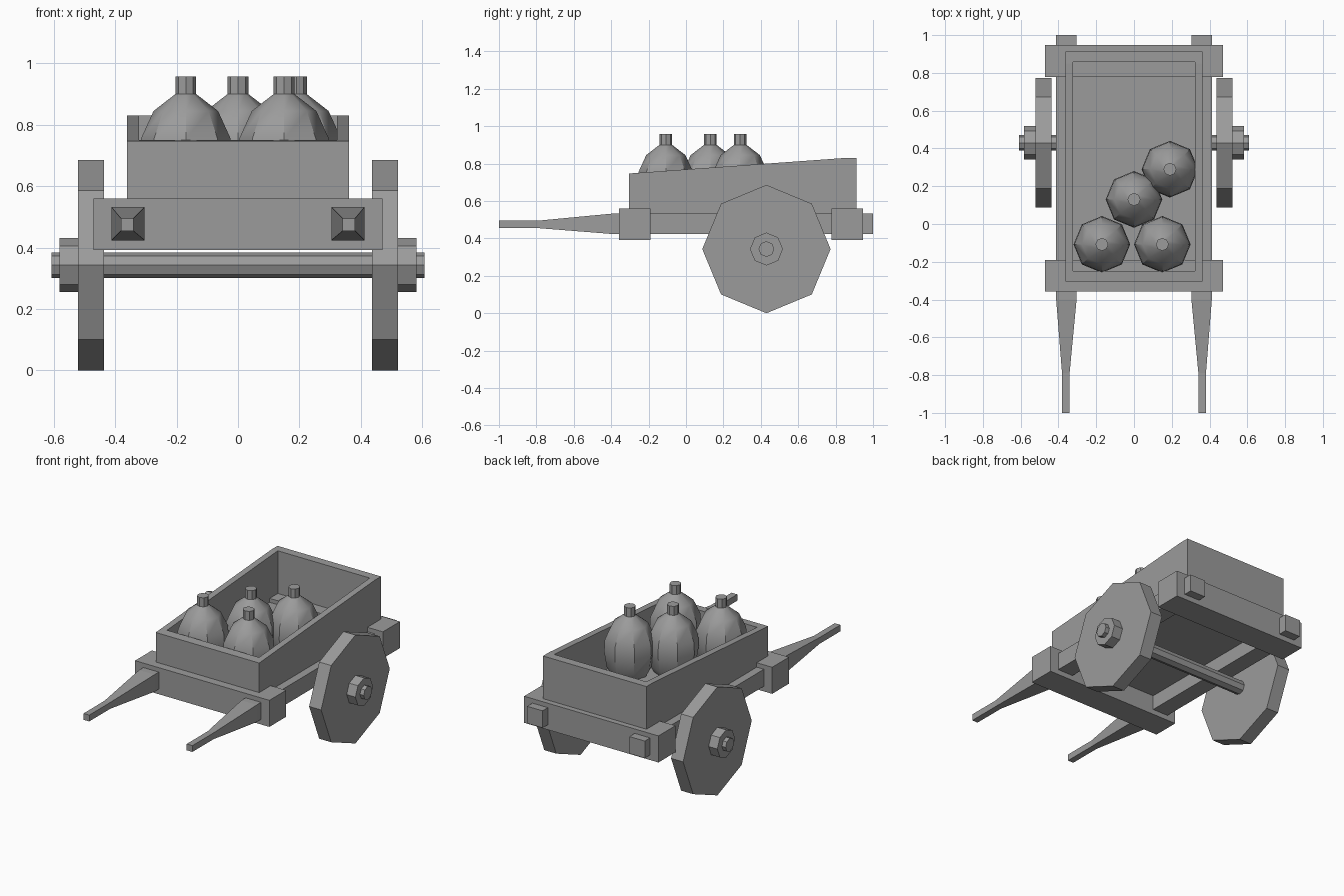
import bpy, bmesh, math
from mathutils import Matrix

old = bpy.data.objects.get("Cube")
if old:
    bpy.data.objects.remove(old, do_unlink=True)

GREY = (0.33, 0.33, 0.33, 1)
mat = bpy.data.materials.new("plain grey")
mat.use_nodes = True
mat.diffuse_color = GREY
bsdf = next(n for n in mat.node_tree.nodes if n.type == 'BSDF_PRINCIPLED')
bsdf.inputs["Base Color"].default_value = GREY


def finish(name, bm):
    """Turn a bmesh into a named object with outward normals."""
    bmesh.ops.recalc_face_normals(bm, faces=bm.faces)
    mesh = bpy.data.meshes.new(name)
    bm.to_mesh(mesh)
    bm.free()
    mesh.materials.append(mat)
    obj = bpy.data.objects.new(name, mesh)
    bpy.context.collection.objects.link(obj)
    return obj


def skin(name, rings):
    """Join a list of equal-length point rings and cap both ends."""
    bm = bmesh.new()
    loops = [[bm.verts.new(p) for p in ring] for ring in rings]
    n = len(loops[0])
    for a, b in zip(loops, loops[1:]):
        for i in range(n):
            j = (i + 1) % n
            bm.faces.new((a[i], a[j], b[j], b[i]))
    bm.faces.new(loops[0])
    bm.faces.new(loops[-1])
    return finish(name, bm)


def section(x, y, z, half):
    """Square cross-section facing along y."""
    return [(x + sx * half, y, z + sz * half)
            for sx, sz in ((-1, -1), (1, -1), (1, 1), (-1, 1))]


def block(name, x, y, z):
    """Box from (min, max) ranges."""
    return skin(name, [[(x[0], y[0], h), (x[1], y[0], h),
                        (x[1], y[1], h), (x[0], y[1], h)] for h in z])


def disc(name, x0, x1, radius):
    """Eight-sided cylinder along x, centred on the axle line."""
    bm = bmesh.new()
    place = Matrix.Translation(((x0 + x1) / 2, AXLE_Y, AXLE_Z)) @ Matrix.Rotation(math.pi / 2, 4, 'Y')
    bmesh.ops.create_cone(bm, cap_ends=True, segments=8, radius1=radius,
                          radius2=radius, depth=x1 - x0, matrix=place)
    return finish(name, bm)


AXLE_Y, AXLE_Z = 0.43, 0.343
FRONT, BACK, SIDE = -0.305, 0.912, 0.362
BASE, FLAT_Y = 0.53, 0.85


def rim(y):
    """Height of the sloping top edge of the cart box."""
    t = min(1, (y - FRONT) / (FLAT_Y - FRONT))
    return 0.747 + 0.083 * t


# Wheels, hubs and axle
disc("axle", -0.608, 0.608, 0.042)
for side, s in (("left", 1), ("right", -1)):
    disc(side + "_wheel", *sorted((s * 0.437, s * 0.521)), 0.343)
    disc(side + "_hub", *sorted((s * 0.521, s * 0.582)), 0.088)

    # Frame rail that narrows into a pulling shaft
    x = s * 0.358
    skin(side + "_shaft", [section(x, 1, 0.478, 0.054), section(x, -0.4, 0.478, 0.054),
                           section(s * 0.361, -0.79, 0.475, 0.02),
                           section(s * 0.361, -1, 0.475, 0.02)])

    # Sloping side board
    a, b = sorted((s * 0.322, s * SIDE))
    skin(side + "_board", [[(a, y, BASE), (b, y, BASE), (b, y, rim(y)), (a, y, rim(y))]
                           for y in (FRONT, FLAT_Y, BACK)])

# Cross beams
block("front_beam", (-0.47, 0.47), (-0.358, -0.19), (0.392, 0.56))
block("rear_beam", (-0.47, 0.47), (0.777, 0.947), (0.392, 0.56))

# Floor and end boards
block("floor", (-0.34, 0.34), (-0.28, 0.89), (0.515, 0.535))
block("rear_board", (-0.322, 0.322), (FLAT_Y + 0.008, BACK), (BASE, rim(BACK)))
skin("front_board", [[(x, FRONT, BASE), (x, -0.25, BASE), (x, -0.25, rim(-0.25)),
                      (x, FRONT, rim(FRONT))] for x in (-0.322, 0.322)])

# Gourd jars: radius and height from bottom to neck
PROFILE = ((0.11, 0.535), (0.135, 0.58), (0.15, 0.68), (0.146, 0.755),
           (0.105, 0.845), (0.034, 0.9), (0.034, 0.957))
for i, (gx, gy) in enumerate(((-0.17, -0.108), (0.15, -0.108), (0, 0.13), (0.19, 0.29))):
    jar = skin(f"gourd_{i + 1}", [[(gx + r * math.cos(k * math.tau / 8),
                                   gy + r * math.sin(k * math.tau / 8), z)
                                  for k in range(8)] for r, z in PROFILE])
    bpy.context.view_layer.objects.active = jar
    jar.select_set(True)
    bpy.ops.object.shade_smooth_by_angle(angle=math.radians(40))
    jar.select_set(False)
